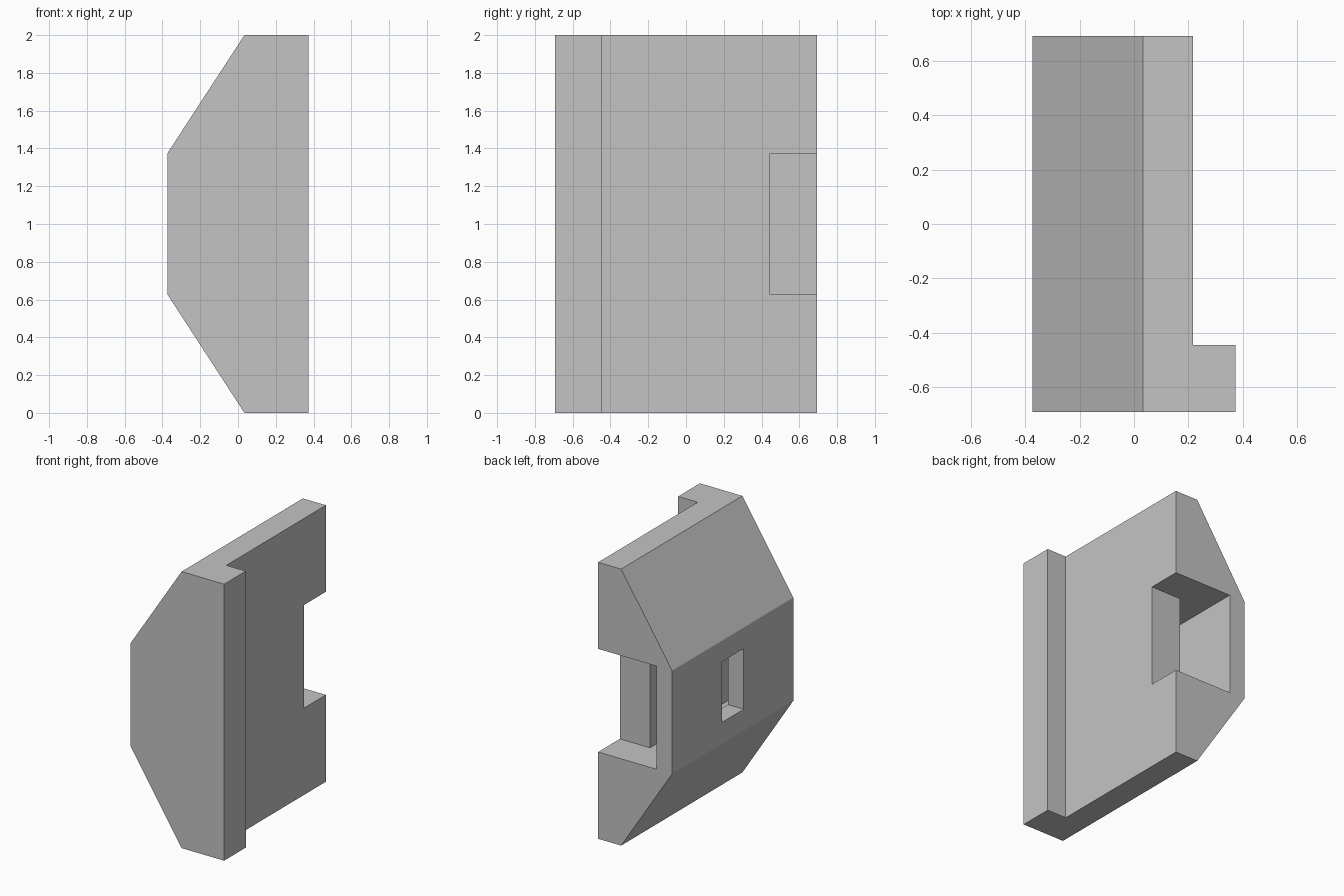
import bpy
import bmesh
from mathutils import Vector

cube = bpy.data.objects.get("Cube")
if cube:
    bpy.data.objects.remove(cube, do_unlink=True)

# Single plain grey
grey = bpy.data.materials.new("plain_grey")
grey.use_nodes = True
colour = (0.55, 0.55, 0.55, 1.0)
grey.diffuse_color = colour
grey.node_tree.nodes["Principled BSDF"].inputs["Base Color"].default_value = colour


def prism(name, corners, sweep):
    """Sweep a flat outline of 3D corners into a solid."""
    bm = bmesh.new()
    face = bm.faces.new([bm.verts.new(c) for c in corners])
    swept = bmesh.ops.extrude_face_region(bm, geom=[face])["geom"]
    moved = [v for v in swept if isinstance(v, bmesh.types.BMVert)]
    bmesh.ops.translate(bm, verts=moved, vec=Vector(sweep))
    bmesh.ops.recalc_face_normals(bm, faces=bm.faces)
    mesh = bpy.data.meshes.new(name)
    bm.to_mesh(mesh)
    bm.free()
    mesh.materials.append(grey)
    obj = bpy.data.objects.new(name, mesh)
    bpy.context.collection.objects.link(obj)
    return obj


def plan_prism(name, outline, bottom, top):
    """Upright solid from an outline in x and y."""
    return prism(name, [(x, y, bottom) for x, y in outline], (0, 0, top - bottom))


def rectangle(x0, x1, y0, y1):
    return [(x0, y0), (x1, y0), (x1, y1), (x0, y1)]


def cut(body, cutter):
    """Subtract the cutter, then discard it."""
    cutter.hide_render = True
    mod = body.modifiers.new("cut", 'BOOLEAN')
    mod.operation = 'DIFFERENCE'
    mod.solver = 'EXACT'
    mod.object = cutter
    bpy.context.view_layer.objects.active = body
    bpy.ops.object.modifier_apply(modifier=mod.name)
    bpy.data.objects.remove(cutter, do_unlink=True)


half_x, half_y = 0.374, 0.693
lip_y = 0.445               # inner edge of the lip and of the back notch
low, high = 0.628, 1.374    # height range of the notch and the flat outer face

# Chamfered housing, swept from front to back
section = [(half_x, 0), (half_x, 2), (0.034, 2),
           (-half_x, high), (-half_x, low), (0.034, 0)]
housing = prism("housing", [(x, -half_y, z) for x, z in section], (0, 2 * half_y, 0))

# Rebate that leaves the lip along the front edge
cut(housing, plan_prism("rebate_cutter", rectangle(0.218, 1, -lip_y, 1), -1, 3))

# Back notch running on into a hidden channel
notch = [(1, 1), (1, lip_y), (-0.024, lip_y),
         (-0.024, -lip_y), (-0.248, -lip_y), (-0.248, 1)]
cut(housing, plan_prism("notch_cutter", notch, low, high))

# Small window from the flat outer face into the channel
cut(housing, plan_prism("window_cutter", rectangle(-1, -0.15, -0.125, 0.125), 0.783, 1.222))
